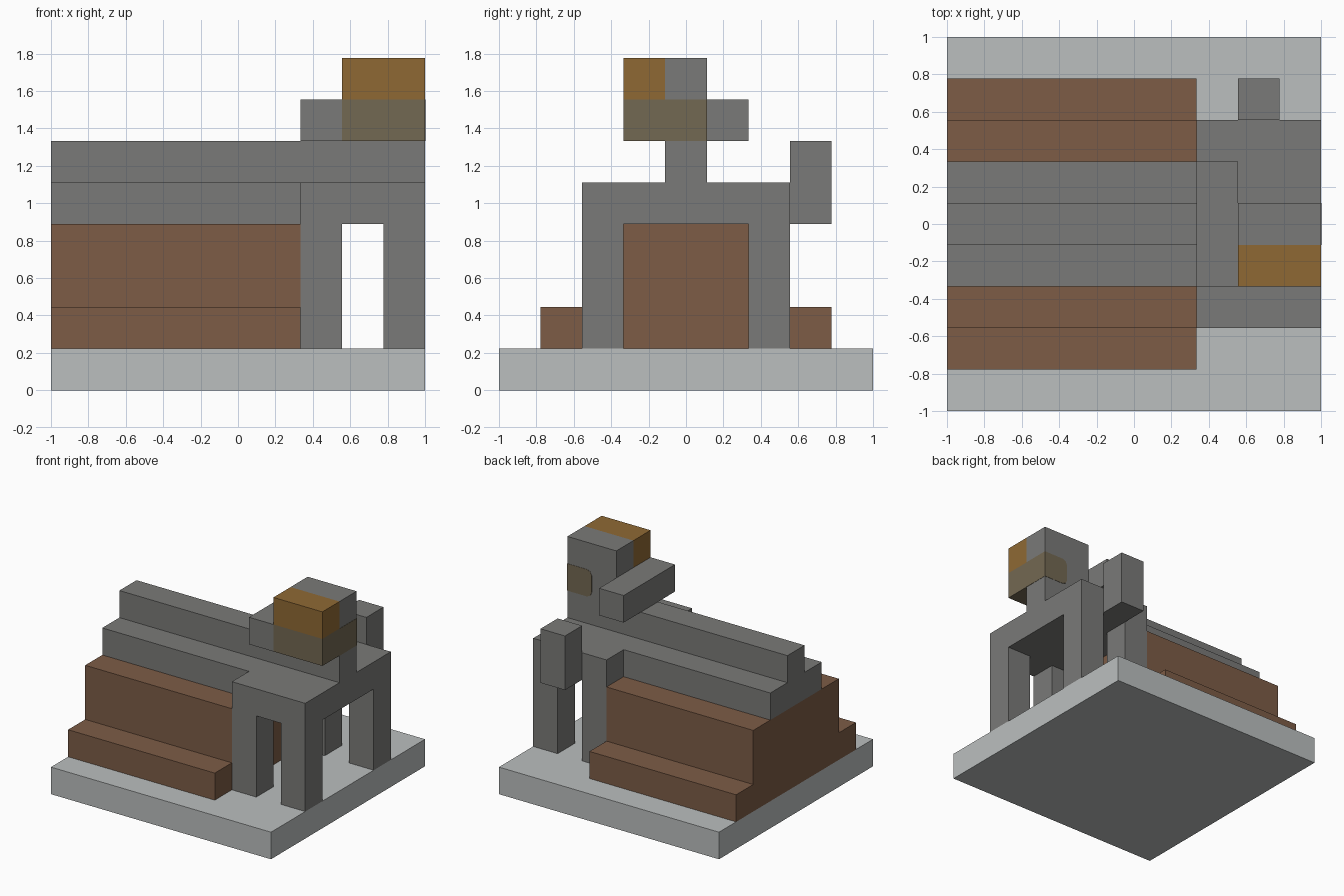
import bpy
import bmesh
from mathutils import Vector

cube = bpy.data.objects.get("Cube")
if cube:
    bpy.data.objects.remove(cube, do_unlink=True)

UNIT = 2 / 9  # everything sits on a nine-cell block grid


def make_material(name, rgb):
    mat = bpy.data.materials.new(name)
    mat.use_nodes = True
    mat.diffuse_color = (*rgb, 1)
    mat.node_tree.nodes["Principled BSDF"].inputs["Base Color"].default_value = (*rgb, 1)
    return mat


pale = make_material("pale_stone", (0.497, 0.521, 0.521))
grey = make_material("grey_stone", (0.195, 0.195, 0.188))
brown = make_material("brown_earth", (0.205, 0.107, 0.061))
gold = make_material("ochre", (0.275, 0.141, 0.034))
olive = make_material("olive_tint", (0.171, 0.138, 0.084))


def block(name, mat, x, y, z, chamfer=0):
    """Box between grid lines; chamfer trims the edges running along y at low x."""
    low = Vector((x[0], y[0], z[0]))
    high = Vector((x[1], y[1], z[1]))
    offset = Vector((4.5, 4.5, 0))
    bm = bmesh.new()
    bmesh.ops.create_cube(bm, size=1)
    for v in bm.verts:
        v.co = Vector([l + (c + 0.5) * (h - l) for c, l, h in zip(v.co, low, high)])
        v.co = (v.co - offset) * UNIT
    if chamfer:
        left = (x[0] - 4.5) * UNIT
        edges = [e for e in bm.edges
                 if all(abs(v.co.x - left) < 1e-4 for v in e.verts)
                 and abs(e.verts[0].co.y - e.verts[1].co.y) > 1e-4]
        bmesh.ops.bevel(bm, geom=edges, offset=chamfer * UNIT, segments=2,
                        profile=0.5, affect='EDGES')
    mesh = bpy.data.meshes.new(name)
    bm.to_mesh(mesh)
    bm.free()
    mesh.materials.append(mat)
    obj = bpy.data.objects.new(name, mesh)
    bpy.context.collection.objects.link(obj)
    return obj


# Plinth and stepped mound
block("base_slab", pale, (0, 9), (0, 9), (0, 1))
block("mound_lower_step", brown, (0, 6), (1, 8), (1, 2))
block("mound_upper_step", brown, (0, 6), (2, 7), (2, 4))
block("roof_lower_step", grey, (0, 6), (3, 6), (4, 5))

# Ridge running the whole length and carrying the head
block("ridge", grey, (0, 9), (4, 5), (5, 6))

# Front platform on four legs
block("platform", grey, (6, 9), (2, 7), (4, 5))
for side, y in (("right", 2), ("left", 6)):
    for place, x in (("inner", 6), ("outer", 8)):
        block(f"{side}_{place}_leg", grey, (x, x + 1), (y, y + 1), (1, 4))
block("side_post", grey, (7, 8), (7, 8), (4, 6))

# Head with coloured front and wrapped lower band
block("crossbar", grey, (6, 7), (3, 6), (6, 7))
block("head_back", grey, (7, 9), (4, 5), (6, 8))
block("head_front", gold, (7, 9), (3, 4), (7, 8))
block("head_front_band", olive, (7, 9), (3, 4), (6, 7))
block("head_side_band", olive, (8, 9.01), (4, 5.01), (6, 7), chamfer=0.2)
